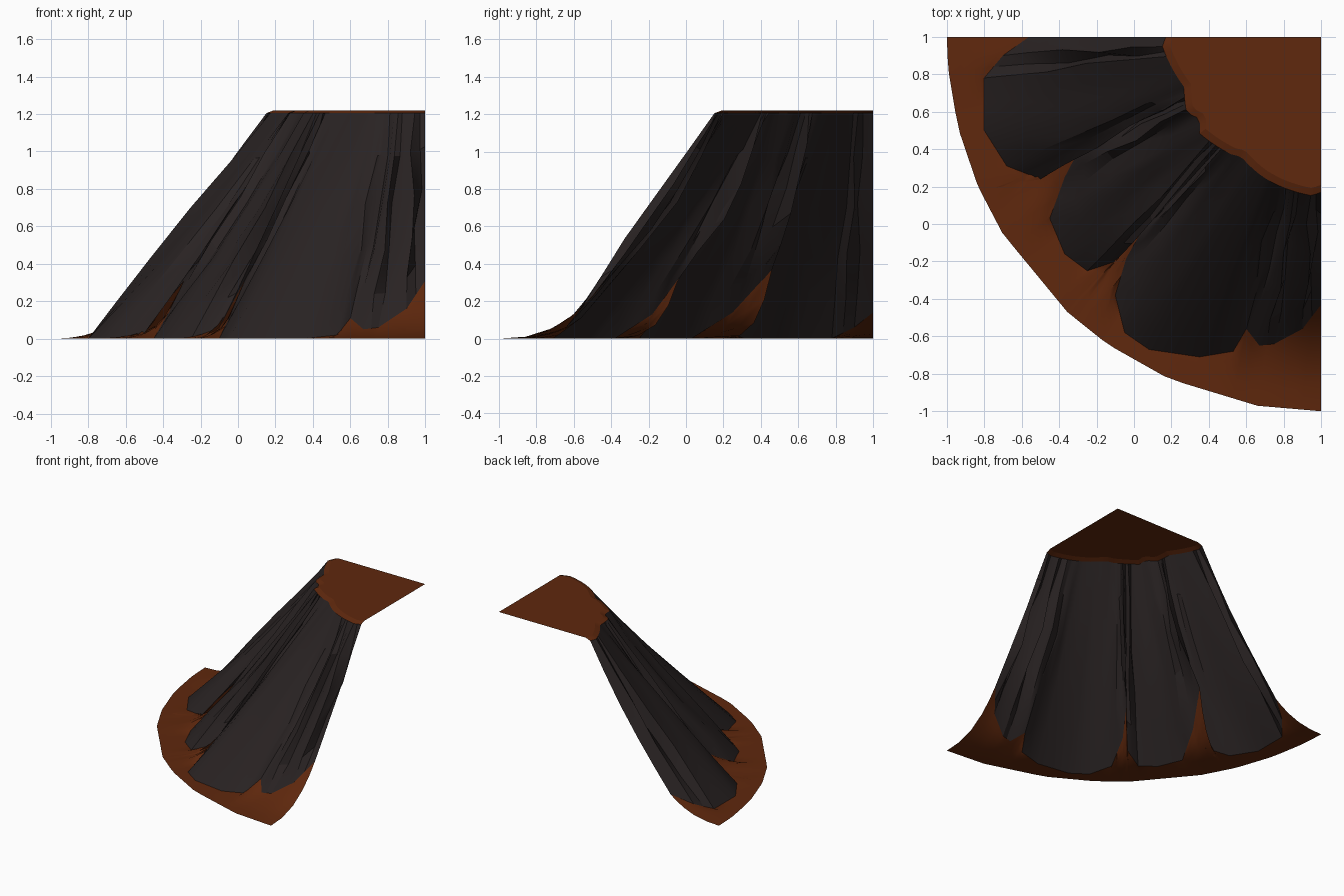
import bpy, math, random
from mathutils import Vector

if "Cube" in bpy.data.objects:
    bpy.data.objects.remove(bpy.data.objects["Cube"])

random.seed(11)
CX, CY, TOP = 1.0, 1.0, 1.22      # cone axis sits on the back right corner
QUARTER = math.pi / 2


def material(name, col):
    m = bpy.data.materials.new(name)
    m.diffuse_color = (*col, 1)
    m.use_nodes = True
    m.node_tree.nodes["Principled BSDF"].inputs["Base Color"].default_value = m.diffuse_color
    return m


rock = material("dark rock", (0.022, 0.0165, 0.0165))
soil = material("red soil", (0.115, 0.021, 0.004))


def sheet(name, rows, mat, angle):
    """Quad sheet through equally long rows of points."""
    n = len(rows[0])
    verts = [tuple(p) for r in rows for p in r]
    faces = [(j * n + i, (j + 1) * n + i, (j + 1) * n + i + 1, j * n + i + 1)
             for j in range(len(rows) - 1) for i in range(n - 1)]
    me = bpy.data.meshes.new(name)
    me.from_pydata(verts, [], faces)
    me.materials.append(mat)
    ob = bpy.data.objects.new(name, me)
    bpy.context.collection.objects.link(ob)
    bpy.ops.object.select_all(action='DESELECT')
    ob.select_set(True)
    bpy.context.view_layer.objects.active = ob
    bpy.ops.object.shade_smooth_by_angle(angle=math.radians(angle))
    return ob


def polar(a, r, z):
    return Vector((CX - r * math.cos(a), CY - r * math.sin(a), z))


def ang(p):
    return math.atan2(CY - p[1], CX - p[0])


def lerp_table(tab, x):
    for (x0, y0), (x1, y1) in zip(tab, tab[1:]):
        if x <= x1:
            return y0 + (y1 - y0) * (x - x0) / (x1 - x0)
    return tab[-1][1]


# lower outline of the rock tongues
foot = [(-.56, 1, .14), (-.70, .90, .06), (-.80, .78, 0), (-.80, .5, 0),
        (-.68, .31, 0), (-.5, .24, .03), (-.26, .46, .37),
        (-.37, .25, .14), (-.45, .03, 0), (-.37, -.16, 0), (-.25, -.25, 0),
        (-.1, -.2, .06), (.04, -.04, .32),
        (-.04, -.18, .13), (-.1, -.38, 0), (-.05, -.58, 0), (.08, -.67, 0),
        (.35, -.71, 0), (.53, -.68, .02), (.60, -.56, .11),
        (.67, -.65, .05), (.75, -.64, .06), (.9, -.56, .16), (1, -.43, .31)]
valleys = (6, 12, 19)
# crease strength along the foot: smooth broad tongues, folded flanks
crease = [(0, .4), (1.5, 1), (3.5, .2), (5, .4), (6, 1), (8, .9), (12, .8),
          (14, .2), (17, .25), (18.5, 1), (23, 1)]
rim = [(0, .83), (.06, .85), (.35, .78), (.51, .825), (.60, .78), (.67, .83),
       (.92, .79), (.98, .77), (1.17, .81), (1.32, .83), (1.51, .85),
       (QUARTER, .83)]
# corners of the twelve-sided outer edge, as angles
outer = [math.radians(d) for d in (0, 5, 14, 23.5, 31.7, 47.3, 55.2, 66, 80.2, 90)]


def outer_point(a):
    for a0, a1 in zip(outer, outer[1:]):
        if a <= a1 + 1e-6:
            return polar(a0, 2, 0).lerp(polar(a1, 2, 0), (a - a0) / (a1 - a0))
    return polar(QUARTER, 2, 0)


# subdivide the outline and choose matching rim / outer angles
cols = []
for i, p in enumerate(foot):
    cols.append((i, Vector(p)))
    if i < len(foot) - 1:
        cols.append((i + .5, Vector(p).lerp(Vector(foot[i + 1]), .5)))
N = len(cols)
raw = [max(0, min(QUARTER, ang(p))) for _, p in cols]
order = sorted(raw)
# average sorted angles so columns fan out evenly through the gullies
fan = [sum(order[max(0, k - 2):k + 3]) / len(order[max(0, k - 2):k + 3]) for k in range(N)]
fan[0], fan[-1] = 0, QUARTER
top_a = [.65 * a + .35 * QUARTER * k / (N - 1) for k, a in enumerate(order)]
top_a[0], top_a[-1] = 0, QUARTER

# rock face: straight slope from foot to rim with wandering radial folds
jit = [random.uniform(-.6, 1) if k % 3 else -1.3 for k in range(N)]
rows = []
for t in (0, .16, .36, .58, .8, 1):
    row = []
    for k, (u, b) in enumerate(cols):
        a = top_a[k]
        p = b.lerp(polar(a, lerp_table(rim, a), 1.205), t)
        s = math.sin(math.pi * t)
        c = lerp_table(crease, u)
        near = min(abs(u - v) for v in valleys)
        off = -.02 * s + .045 * s * c * (jit[k] + random.uniform(-.3, .3))
        off -= .035 * s * max(0, 1 - near / 1.2)
        d = polar(ang(p), 1, 0) - Vector((CX, CY, 0))
        side = Vector((-d.y, d.x, 0))
        q = p + d * off + side * (.025 * s * c * random.uniform(-1, 1))
        if k == 0:
            q.y = 1
        if k == N - 1:
            q.x = 1
        row.append(q)
    rows.append(row)
sheet("rock_face", rows, rock, 30)

# soil skirt: sweeps from the tongues out to the round base
skirt = []
for t in (0, .12, .28, .5, .75, 1):
    row = []
    for k, (u, b) in enumerate(cols):
        p = b.lerp(outer_point(fan[k]), t)
        gully = min(abs(u - v) for v in valleys[:2]) < 1.2
        p.z = b.z * (1 - t) ** (4.5 if gully else 2.5)
        row.append(p)
    skirt.append(row)
sheet("soil_skirt", skirt, soil, 60)

# soil plateau: flat quarter disc with a small bevel down to the rim
inner = [polar(a, lerp_table(rim, a) - .04, TOP) for a in top_a]
centre = Vector((CX, CY, TOP))
sheet("soil_plateau", [rows[-1], inner, [centre.lerp(p, .001) for p in inner]], soil, 20)
